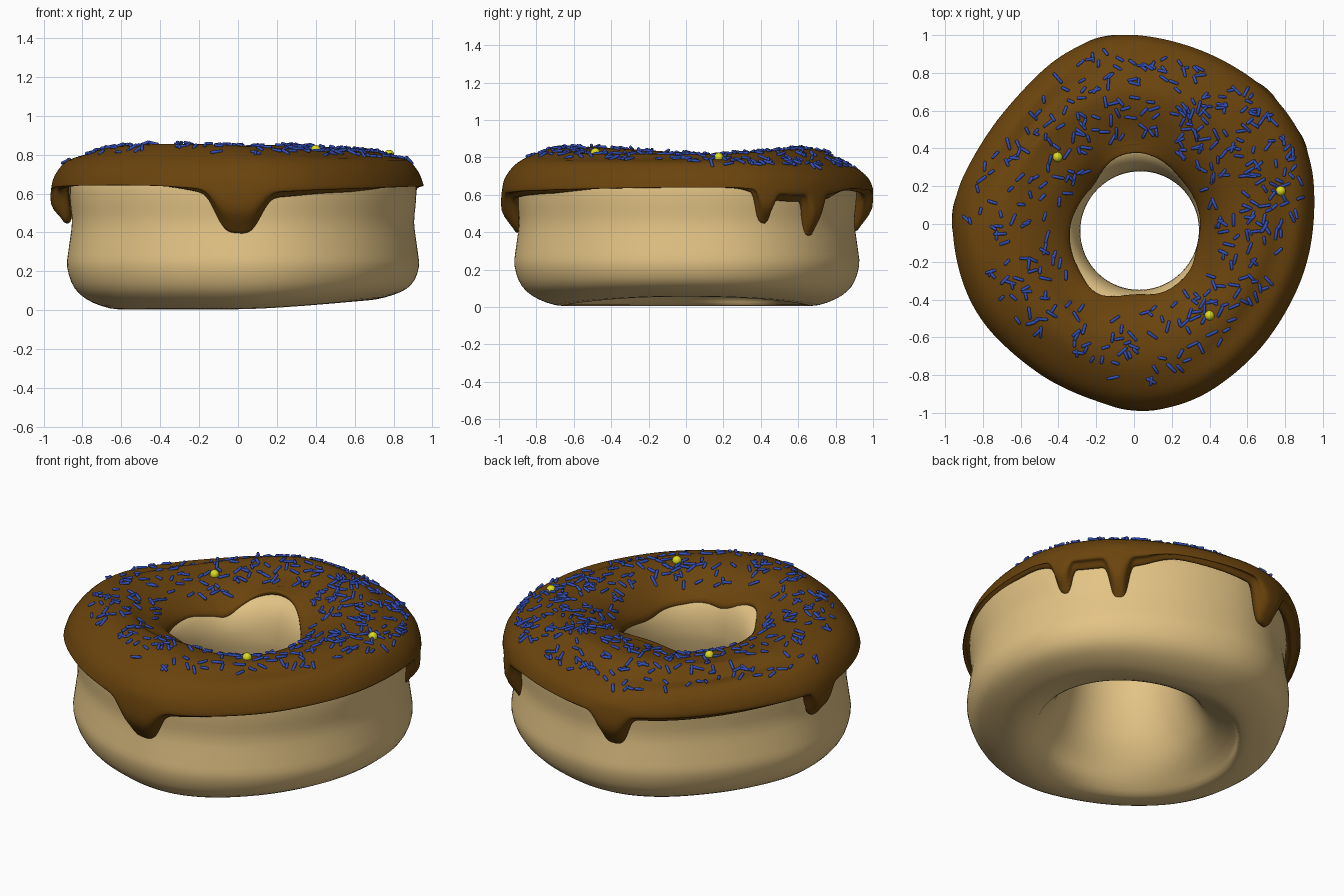
import bpy, bmesh, math, random
from mathutils import Vector, Matrix
from mathutils.bvhtree import BVHTree

if "Cube" in bpy.data.objects:
    bpy.data.objects.remove(bpy.data.objects["Cube"])

random.seed(7)

# outer radius, inner radius, crest height and lower lip height of the icing, by angle in degrees
OUTER = [(5, .952), (21, .995), (40, .998), (56, .983), (76, .982), (96, 1.005), (109, .98),
         (132, .905), (153, .905), (174, .96), (188, .955), (210, .955), (229, .93), (254, .945),
         (272, .985), (286, .985), (306, .945), (329, .922), (349, .935)]
INNER = [(8, .35), (44, .34), (71, .37), (87, .38), (106, .365), (135, .29), (162, .31), (176, .33),
         (222, .38), (241, .425), (270, .365), (293, .395), (321, .385), (340, .35)]
CREST = [(0, .80), (13, .797), (40, .815), (70, .832), (95, .822), (115, .795), (139, .775),
         (170, .795), (200, .822), (230, .838), (260, .835), (290, .815), (310, .80), (340, .80)]
LIP = [(0, .64), (60, .63), (85, .605), (100, .57), (130, .565), (155, .585), (175, .605), (195, .63),
       (215, .65), (235, .655), (250, .635), (270, .61), (290, .605), (310, .607), (330, .625)]
# drips: angle, depth, half width in degrees, roundness
DRIPS = [(270, .185, 8.2, 3.6), (273, .03, 20, 2.5), (26, .14, 3, 3.6), (45, .2, 3.3, 3.6),
         (40, .07, 18, 4), (100, .17, 5.5, 3.6), (177, .16, 4.8, 3.6)]


def around(table, deg):
    """Smoothed periodic lookup."""
    def linear(a):
        a %= 360
        pts = [(table[-1][0] - 360, table[-1][1])] + table + [(table[0][0] + 360, table[0][1])]
        for (a0, v0), (a1, v1) in zip(pts, pts[1:]):
            if a0 <= a <= a1:
                return v0 + (v1 - v0) * (a - a0) / (a1 - a0)
    return sum(linear(deg + k * 2) for k in range(-4, 5)) / 9


def bump(deg, centre, power):
    return max(0, math.cos(math.radians(deg - centre))) ** power


def closed_curve(pts, steps):
    """Closed Catmull-Rom curve through (r, z) points."""
    out, n = [], len(pts)
    for i in range(n):
        p0, p1, p2, p3 = (Vector(pts[(i + k) % n]) for k in (-1, 0, 1, 2))
        for s in range(steps):
            t = s / steps
            out.append(.5 * (2 * p1 + (p2 - p0) * t + (2 * p0 - 5 * p1 + 4 * p2 - p3) * t * t
                             + (3 * p1 - p0 - 3 * p2 + p3) * t ** 3))
    return out


def add_object(name, bm, color):
    mesh = bpy.data.meshes.new(name)
    bmesh.ops.recalc_face_normals(bm, faces=bm.faces)
    for f in bm.faces:
        f.smooth = True
    bm.to_mesh(mesh)
    obj = bpy.data.objects.new(name, mesh)
    bpy.context.collection.objects.link(obj)
    mat = bpy.data.materials.new(name)
    mat.diffuse_color = (*color, 1)
    mat.use_nodes = True
    mat.node_tree.nodes["Principled BSDF"].inputs["Base Color"].default_value = mat.diffuse_color
    mesh.materials.append(mat)
    return obj


def ring(profile, count, steps):
    """Sweep an angle-dependent closed profile around z."""
    bm = bmesh.new()
    rows = []
    for i in range(count):
        deg = 360 * i / count
        c, s = math.cos(math.radians(deg)), math.sin(math.radians(deg))
        rows.append([bm.verts.new((r * c, r * s, z)) for r, z in closed_curve(profile(deg), steps)])
    for a, b in zip(rows, rows[1:] + rows[:1]):
        for j in range(len(a)):
            k = (j + 1) % len(a)
            bm.faces.new((a[j], b[j], b[k], a[k]))
    return bm


def hole_radius(deg):
    a = math.radians(deg)
    return .312 + .03 * math.cos(a) - .035 * math.sin(a)


def heights(deg):
    """Crest height, inner edge offset, shoulder drop."""
    p = around(CREST, deg)
    return p, p - .828 - .05 * bump(deg, 212, 6), .035 * bump(deg, 100, 1.5)


def dough_profile(deg):
    c = math.cos(math.radians(deg))
    h, (p, e, k) = hole_radius(deg), heights(deg)
    R = .885 + .6 * (around(OUTER, deg) - .93) + .033 * c + .03 * bump(deg, 215, 6)
    lift = .05 * max(0, c) ** 1.5
    m = (.63 + R - .2) / 2
    return [(h, .52), (h + .01, .63 + e * .7), (h + .05, .72 + e), (h + .13, .77 + e), (.6, p - .04),
            (m, p - .045), (R - .16, p - .065 - k), (R - .07, .72 - k), (R - .018, .66 - k * .5),
            (R - .014, .57), (R - .024, .45), (R - .008, .32), (R, .22), (R - .04, .11 + lift * .4),
            (R - .13, .04 + lift * .8), (R - .26, .005 + lift), (.55, .045 + lift),
            (h + .15, .125 + lift * .5), (h + .08, .23), (h + .035, .34), (h + .01, .44)]


def icing_profile(deg):
    R, ri, (p, e, k) = around(OUTER, deg), around(INNER, deg), heights(deg)
    zi = .64 + 1.2 * max(0, ri - hole_radius(deg)) + e
    zl = around(LIP, deg)
    for a, depth, w, power in DRIPS:
        d = abs((deg - a + 180) % 360 - 180)
        zl -= depth * math.exp(-(d / w) ** power)
    drop = max(0, .63 - zl)
    q = .17 * drop
    m = (.62 + R - .17) / 2
    top = (zi + p + .002) / 2
    return [(ri + .015, zi), (ri, zi + .03), (ri + .045, top), (ri + .14, p - .015 + .3 * (e - p + .828)),
            (.60, p + .012), (m, p + .017), (R - .17, p - .008 - k), (R - .08, .772 - k),
            (R - .025, .712 - k * .6), (R, .65 - k * .3), (R + .03 * drop, .5 * (zl + .64)),
            (R - .012 - q, zl + .028), (R - .038 - q, zl), (R - .065 - q, zl + .028),
            (R - .085, .66 - k * .4), (R - .12, .71 - k), (R - .19, p - .065 - k), (m, p - .04),
            (.6, p - .045), (ri + .14, p - .06 + e * .5), (ri + .05, zi + .04)]


# dough and icing
add_object("dough", ring(dough_profile, 160, 3), (.77, .55, .235))
icing = ring(icing_profile, 480, 3)
add_object("icing", icing, (.145, .057, .004))
tree = BVHTree.FromBMesh(icing)


def surface(x, y):
    hit, normal, _, _ = tree.ray_cast(Vector((x, y, 2)), Vector((0, 0, -1)))
    return hit, (normal if normal.z > 0 else -normal)


# sprinkles: little capsules lying on the icing
sprinkles = bmesh.new()
made = 0
while made < 400:
    x, y = random.uniform(-.95, .95), random.uniform(-.95, .95)
    deg, r = math.degrees(math.atan2(y, x)), math.hypot(x, y)
    if not around(INNER, deg) + .07 < r < around(OUTER, deg) - .07 - (.07 if y < 0 else 0):
        continue
    if random.random() > .7 + .22 * (x + y):
        continue
    hit, n = surface(x, y)
    if n.z < .4:
        continue
    spin = Matrix.Rotation(random.uniform(0, math.tau), 4, 'Z') @ Matrix.Rotation(
        math.pi / 2 + random.uniform(-.25, .25), 4, 'Y')
    place = Matrix.Translation(hit + n * .004) @ n.to_track_quat('Z', 'Y').to_matrix().to_4x4() @ spin
    capsule = bmesh.ops.create_uvsphere(sprinkles, u_segments=8, v_segments=5, radius=.0085)["verts"]
    half = random.uniform(.012, .028)
    for v in capsule:
        v.co.z += half if v.co.z > 0 else -half
        v.co = place @ v.co
    made += 1
add_object("sprinkles", sprinkles, (.035, .08, .5))

# sugar pearls
pearls = bmesh.new()
for x, y in ((.40, -.485), (-.405, .355), (.775, .175)):
    hit, n = surface(x, y)
    bmesh.ops.create_uvsphere(pearls, u_segments=20, v_segments=12, radius=.026,
                              matrix=Matrix.Translation(hit + n * .006))
add_object("sugar_pearls", pearls, (.7, .7, .01))
icing.free()
